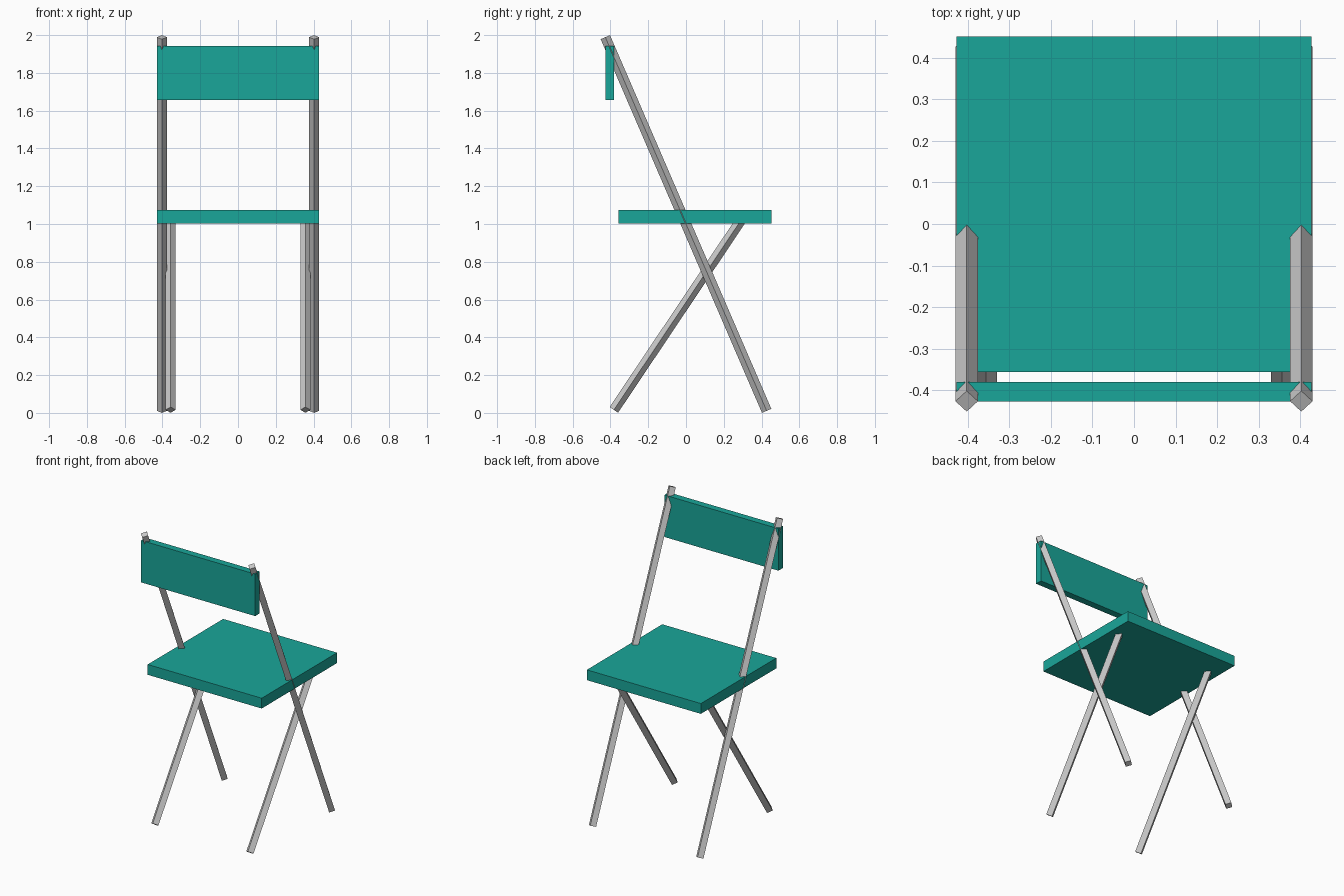
import bpy
from math import atan2, hypot

if "Cube" in bpy.data.objects:
    bpy.data.objects.remove(bpy.data.objects["Cube"])

teal = bpy.data.materials.new("teal_paint")
teal.diffuse_color = (0.01, 0.38, 0.32, 1)
teal.use_nodes = True
teal.node_tree.nodes["Principled BSDF"].inputs["Base Color"].default_value = teal.diffuse_color


def panel(name, x, y, z):
    """Box from min/max ranges."""
    bpy.ops.mesh.primitive_cube_add(size=1, location=[sum(r) / 2 for r in (x, y, z)])
    ob = bpy.context.object
    ob.name = name
    ob.scale = [r[1] - r[0] for r in (x, y, z)]
    bpy.ops.object.transform_apply(location=False, rotation=False, scale=True)
    ob.data.materials.append(teal)


def leg(name, x, bottom, top, radius=0.027):
    """Four-sided bar between two (y, z) points."""
    dy, dz = top[0] - bottom[0], top[1] - bottom[1]
    bpy.ops.mesh.primitive_cylinder_add(
        vertices=4, radius=radius, depth=hypot(dy, dz),
        location=(x, (bottom[0] + top[0]) / 2, (bottom[1] + top[1]) / 2),
        rotation=(-atan2(dy, dz), 0, 0))
    bpy.context.object.name = name


# Seat and backrest
panel("seat", (-0.428, 0.428), (-0.357, 0.452), (1.003, 1.073))
panel("backrest", (-0.428, 0.428), (-0.427, -0.38), (1.657, 1.942))

# Crossed legs; the long pair also carries the backrest
for side, s in (("left", -1), ("right", 1)):
    leg("long_leg_" + side, s * 0.403, (0.427, 0.011), (-0.427, 1.989))
    leg("front_leg_" + side, s * 0.357, (-0.382, 0.016), (0.291, 1.02))
